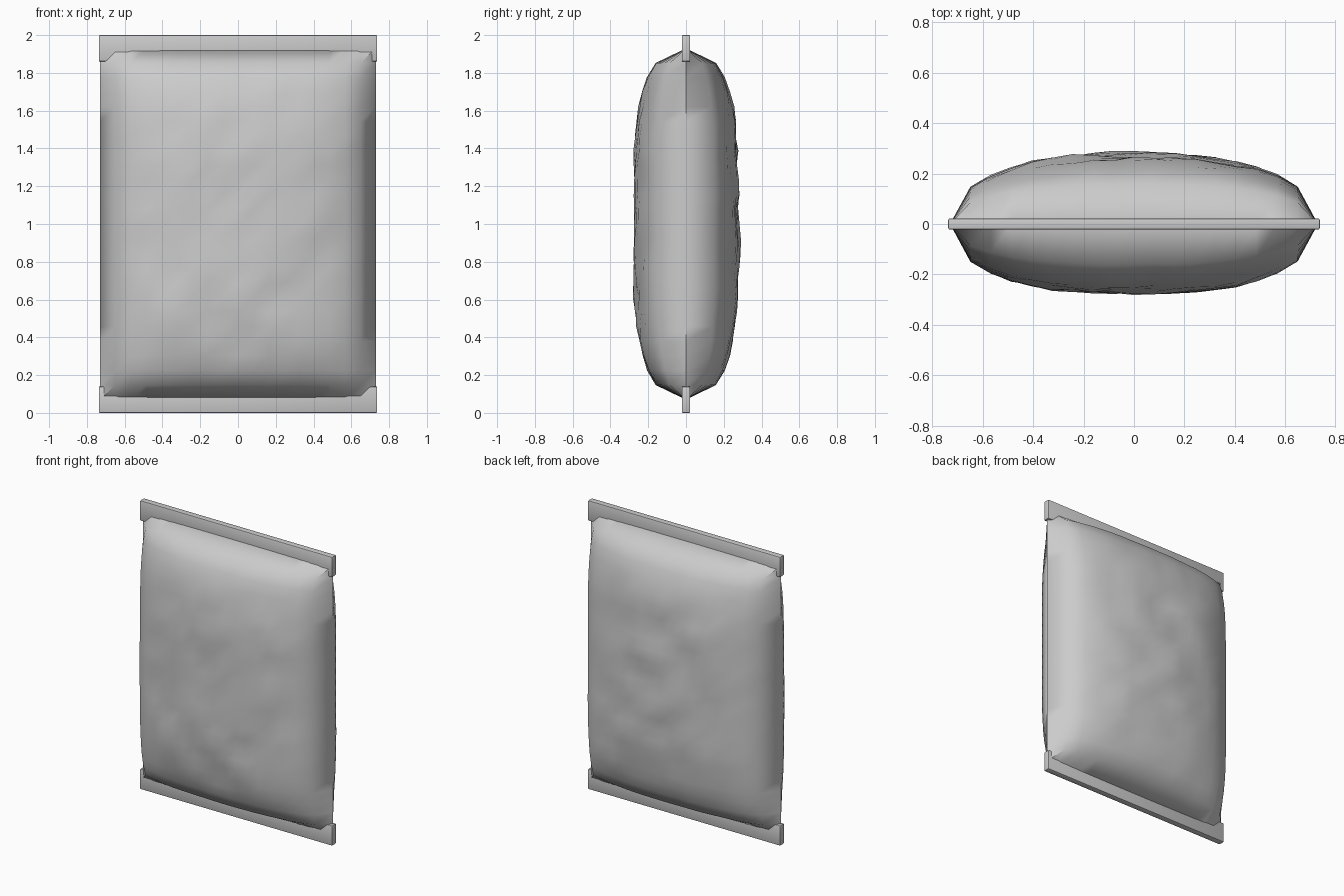
import bpy, bmesh, math
from mathutils import Vector, noise

if "Cube" in bpy.data.objects:
    bpy.data.objects.remove(bpy.data.objects["Cube"], do_unlink=True)

HALF_W, HALF_H, DEPTH = 0.73, 0.93, 0.275
COLS, ROWS = 18, 24

grey = bpy.data.materials.new("plain grey")
grey.use_nodes = True
grey.diffuse_color = (0.6, 0.6, 0.6, 1)
grey.node_tree.nodes["Principled BSDF"].inputs["Base Color"].default_value = (0.6, 0.6, 0.6, 1)


def add_object(name, bm, angle):
    mesh = bpy.data.meshes.new(name)
    bm.to_mesh(mesh)
    bm.free()
    mesh.materials.append(grey)
    obj = bpy.data.objects.new(name, mesh)
    bpy.context.collection.objects.link(obj)
    bpy.ops.object.select_all(action="DESELECT")
    obj.select_set(True)
    bpy.context.view_layer.objects.active = obj
    bpy.ops.object.shade_smooth_by_angle(angle=math.radians(angle))
    return obj


def puff(u, v, side):
    """Bulge of the pillow, crumpled toward its middle."""
    fall = max(0, 1 - abs(u) ** 2.5) ** 0.45 * max(0, 1 - v ** 4) ** 0.45
    spot = Vector((u * HALF_W * 4, side * 5, v * HALF_H * 4))
    crumple = noise.noise(spot) * 0.02 + noise.noise(spot * 2.2) * 0.012
    return DEPTH * fall + crumple * fall ** 3


# Inflated bag: two crumpled sheets welded along their rim
bm = bmesh.new()
for side in (-1, 1):
    grid = []
    for j in range(ROWS + 1):
        v = 2 * j / ROWS - 1
        row = []
        for i in range(COLS + 1):
            u = 2 * i / COLS - 1
            # the back sheet is the front sheet turned half round
            row.append(bm.verts.new((-side * u * HALF_W, side * puff(u, v, side), 1 + v * HALF_H)))
        grid.append(row)
    for j in range(ROWS):
        for i in range(COLS):
            a, b = grid[j][i], grid[j][i + 1]
            c, d = grid[j + 1][i + 1], grid[j + 1][i]
            bm.faces.new((a, b, c))
            bm.faces.new((a, c, d))
bmesh.ops.remove_doubles(bm, verts=bm.verts, dist=0.0005)
# drop the flat corner triangles that coincide after welding
bmesh.ops.recalc_face_normals(bm, faces=bm.faces)
add_object("bag_body", bm, 60)

# Sealed strips at both ends
for name, z in (("bottom_seal", 0.07), ("top_seal", 1.93)):
    bm = bmesh.new()
    bmesh.ops.create_cube(bm, size=1)
    bmesh.ops.scale(bm, vec=(1.474, 0.044, 0.14), verts=bm.verts)
    bmesh.ops.translate(bm, vec=(0, 0, z), verts=bm.verts)
    bmesh.ops.bevel(bm, geom=bm.edges[:], offset=0.006, segments=2, profile=0.5, affect="EDGES")
    add_object(name, bm, 30)
